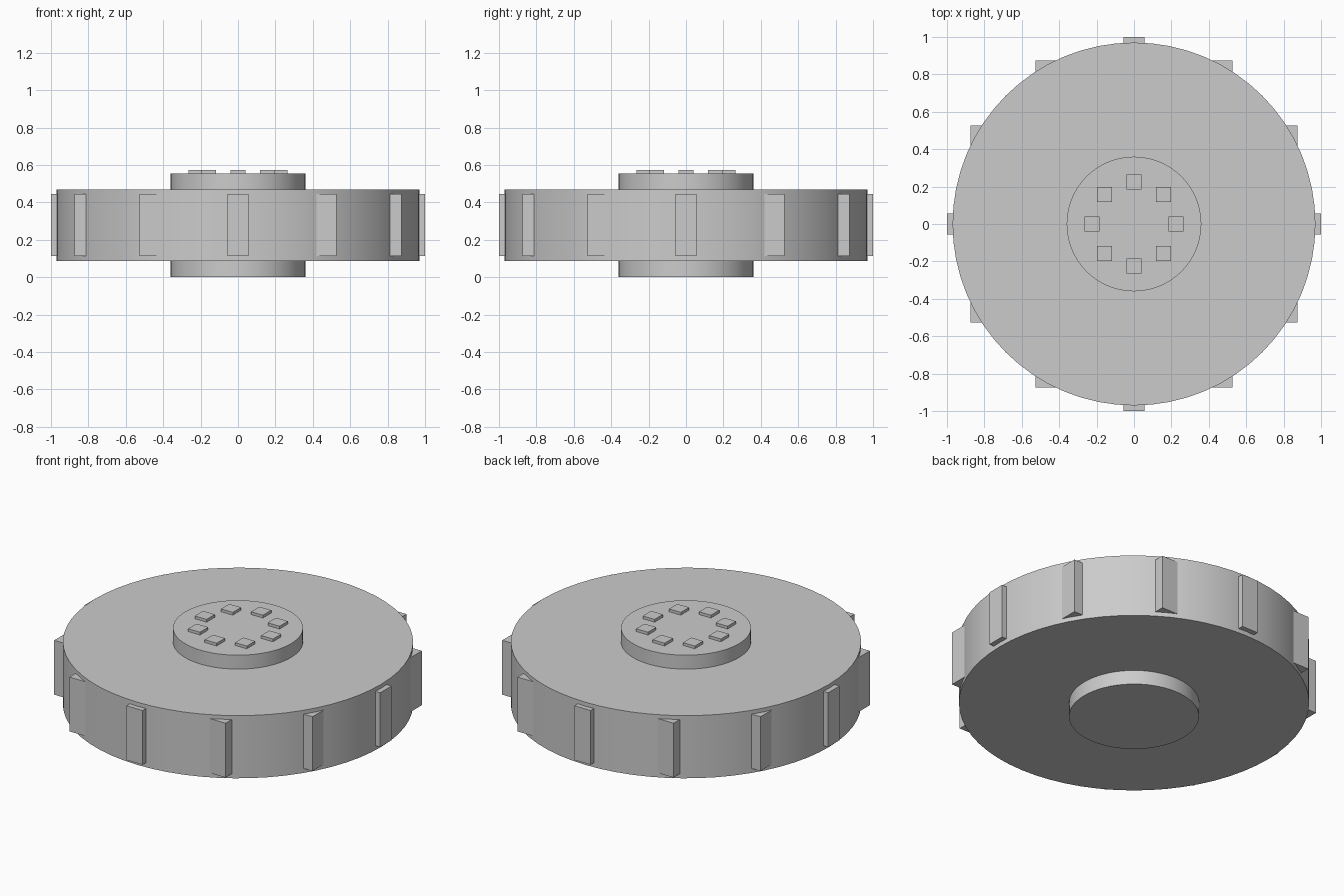
import bpy
import math

if "Cube" in bpy.data.objects:
    bpy.data.objects.remove(bpy.data.objects["Cube"], do_unlink=True)

# One plain grey for every part
grey = bpy.data.materials.new("plain_grey")
grey.use_nodes = True
colour = (0.6, 0.6, 0.6, 1.0)
grey.diffuse_color = colour
grey.node_tree.nodes["Principled BSDF"].inputs["Base Color"].default_value = colour


def finish(name):
    obj = bpy.context.object
    obj.name = name
    obj.data.materials.append(grey)
    return obj


def disc(name, radius, bottom, top):
    bpy.ops.mesh.primitive_cylinder_add(vertices=64, radius=radius, depth=top - bottom,
                                        location=(0, 0, (bottom + top) / 2))
    finish(name)
    bpy.ops.object.shade_smooth_by_angle(angle=math.radians(30))


def box_ring(name, count, radius, width, bottom, top):
    # Every block stays square to the axes
    for i in range(count):
        a = math.tau * i / count
        bpy.ops.mesh.primitive_cube_add(
            size=1, location=(radius * math.cos(a), radius * math.sin(a), (bottom + top) / 2))
        obj = finish(f"{name}_{i + 1}")
        obj.scale = (width, width, top - bottom)


# Wheel body and the hub that passes through it
disc("wheel", 0.97, 0.087, 0.47)
disc("hub", 0.36, 0.0, 0.555)

# Tread blocks around the rim, bolts on the hub's upper face
box_ring("tread_block", 12, 0.945, 0.11, 0.114, 0.446)
box_ring("hub_bolt", 8, 0.224, 0.08, 0.535, 0.572)
